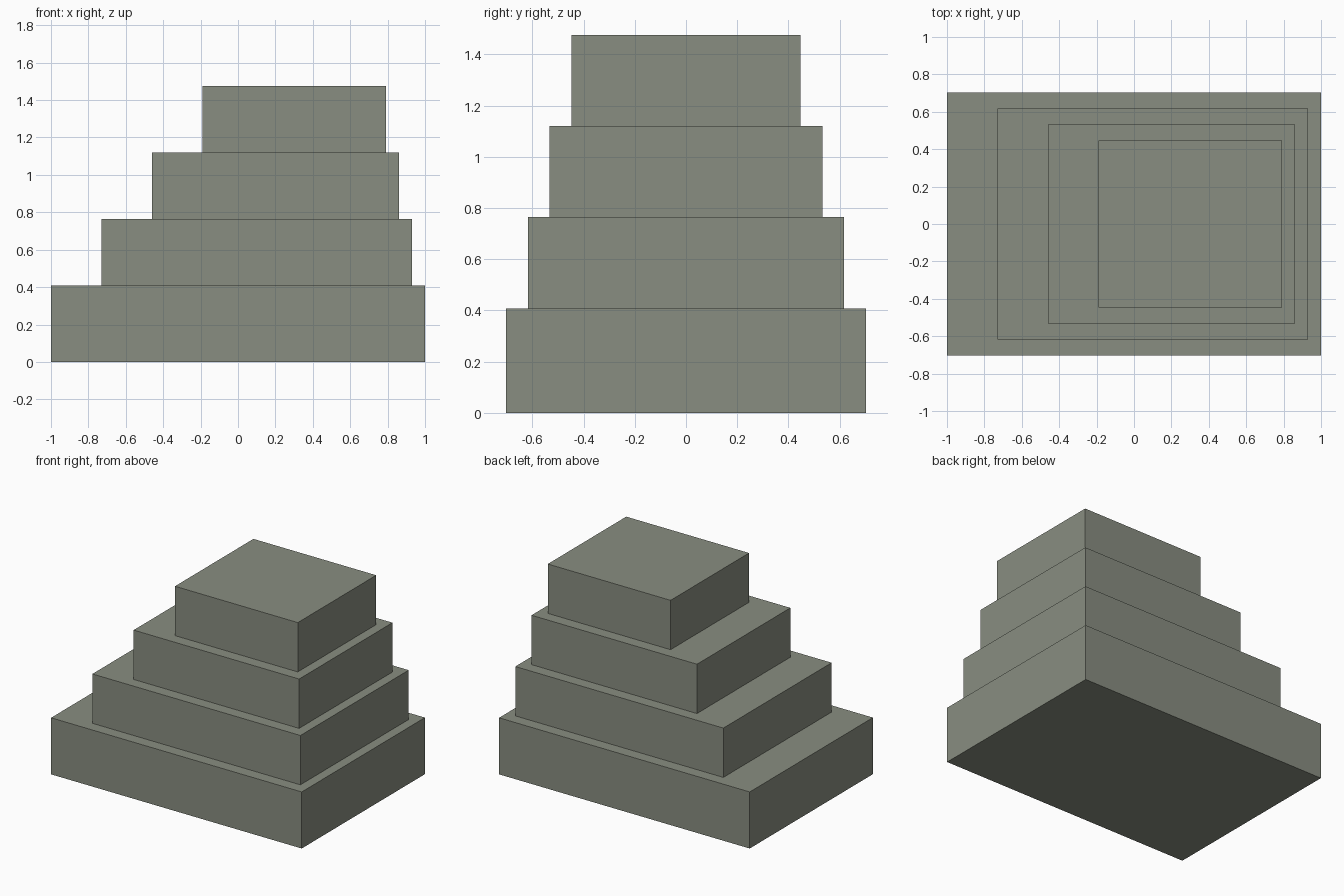
import bpy

cube = bpy.data.objects.get("Cube")
if cube:
    bpy.data.objects.remove(cube, do_unlink=True)

# Single grey-green stone colour
COLOUR = (0.25, 0.27, 0.22, 1.0)
stone = bpy.data.materials.new("grey_green_stone")
stone.use_nodes = True
stone.diffuse_color = COLOUR
stone.node_tree.nodes["Principled BSDF"].inputs["Base Color"].default_value = COLOUR


def add_block(name, left, right, half_depth, bottom, top):
    """Add a flat-faced box from its extents."""
    bpy.ops.mesh.primitive_cube_add(
        size=1, location=((left + right) / 2, 0, (bottom + top) / 2))
    block = bpy.context.object
    block.name = block.data.name = name
    block.scale = (right - left, 2 * half_depth, top - bottom)
    bpy.ops.object.transform_apply(location=False, rotation=False, scale=True)
    block.data.materials.append(stone)


# Stacked tiers, each stepping in more on the -x side than on the +x side
BASE_HEIGHT, STEP_HEIGHT = 0.408, 0.356
tier_names = ["base_tier", "lower_tier", "upper_tier", "top_tier"]
for i, name in enumerate(tier_names):
    top = BASE_HEIGHT + STEP_HEIGHT * i
    bottom = top - STEP_HEIGHT if i else 0
    add_block(name, -1 + 0.27 * i, 1 - 0.07 * i, 0.702 - 0.085 * i, bottom, top)
